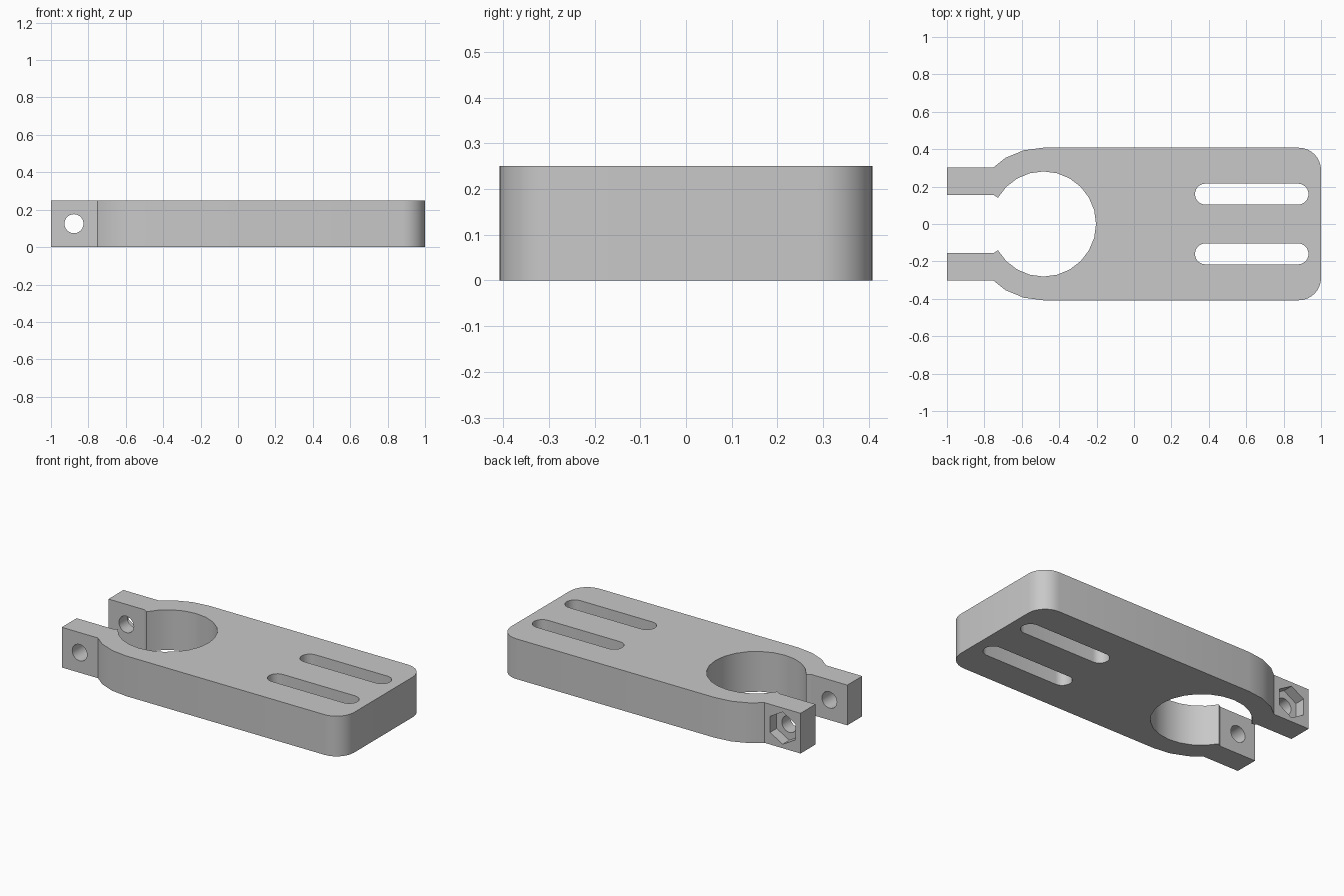
import bpy, bmesh
from math import cos, sin, radians, pi
from mathutils import Matrix

HEIGHT = 0.25
RING_X = -0.484                      # centre of the clamp ring
BOLT_X, BOLT_Z = -0.877, HEIGHT / 2  # axis of the clamp bolt

if "Cube" in bpy.data.objects:
    bpy.data.objects.remove(bpy.data.objects["Cube"], do_unlink=True)

grey = bpy.data.materials.new("plain grey")
grey.use_nodes = True
colour = (0.58, 0.58, 0.58, 1)
grey.diffuse_color = colour
grey.node_tree.nodes["Principled BSDF"].inputs["Base Color"].default_value = colour


def arc(cx, cy, r, start, end, steps):
    """Points along an arc, angles in degrees."""
    angles = [radians(start + (end - start) * i / steps) for i in range(steps + 1)]
    return [(cx + r * cos(a), cy + r * sin(a)) for a in angles]


def prism(name, outline, z0, z1, matrix=Matrix()):
    """Extrude a flat outline between two heights, then place it."""
    bm = bmesh.new()
    face = bm.faces.new([bm.verts.new((x, y, z0)) for x, y in outline])
    top = bmesh.ops.extrude_face_region(bm, geom=[face])["geom"]
    bmesh.ops.translate(bm, vec=(0, 0, z1 - z0),
                        verts=[v for v in top if isinstance(v, bmesh.types.BMVert)])
    bmesh.ops.transform(bm, matrix=matrix, verts=bm.verts)
    bmesh.ops.recalc_face_normals(bm, faces=bm.faces)
    mesh = bpy.data.meshes.new(name)
    bm.to_mesh(mesh)
    bm.free()
    mesh.materials.append(grey)
    obj = bpy.data.objects.new(name, mesh)
    bpy.context.collection.objects.link(obj)
    return obj


# Bracket body: plate, open ring and two clamp arms, one half mirrored
half = (arc(0.88, 0.288, 0.12, 0, 90, 8)
        + arc(RING_X, 0, 0.408, 90, 120, 2)
        + [(-0.751, 0.303), (-1, 0.303), (-1, 0.156), (-0.751, 0.156)]
        + arc(RING_X, 0, 0.281, 150, 0, 10))
outline = half + [(x, -y) for x, y in reversed(half[:-1])]
bracket = prism("clamp_bracket", outline, 0, HEIGHT)

# Two long adjustment slots
cutters = []
for side in (-1, 1):
    y = side * 0.16
    slot = arc(0.877, y, 0.056, -90, 90, 12) + arc(0.382, y, 0.056, 90, 270, 12)
    cutters.append(prism("slot_cutter", slot, -0.1, HEIGHT + 0.1))

# Bolt hole through both arms, and the nut pocket in the back arm
along_y = Matrix.Translation((BOLT_X, 0, BOLT_Z)) @ Matrix.Rotation(-pi / 2, 4, "X")
hole = arc(0, 0, 0.051, 0, 360, 24)[:-1]
pocket = arc(0, 0, 0.1, 30, 390, 6)[:-1]
cutters.append(prism("bolt_cutter", hole, -0.5, 0.5, along_y))
cutters.append(prism("nut_cutter", pocket, 0.238, 0.5, along_y))

# Cut everything out of the bracket
bpy.ops.object.select_all(action="DESELECT")
bpy.context.view_layer.objects.active = bracket
bracket.select_set(True)
for cutter in cutters:
    cutter.hide_render = True
    cut = bracket.modifiers.new("cut", "BOOLEAN")
    cut.operation = "DIFFERENCE"
    cut.solver = "EXACT"
    cut.object = cutter
    bpy.ops.object.modifier_apply(modifier=cut.name)
    bpy.data.objects.remove(cutter, do_unlink=True)

bpy.ops.object.shade_smooth_by_angle(angle=radians(30))
